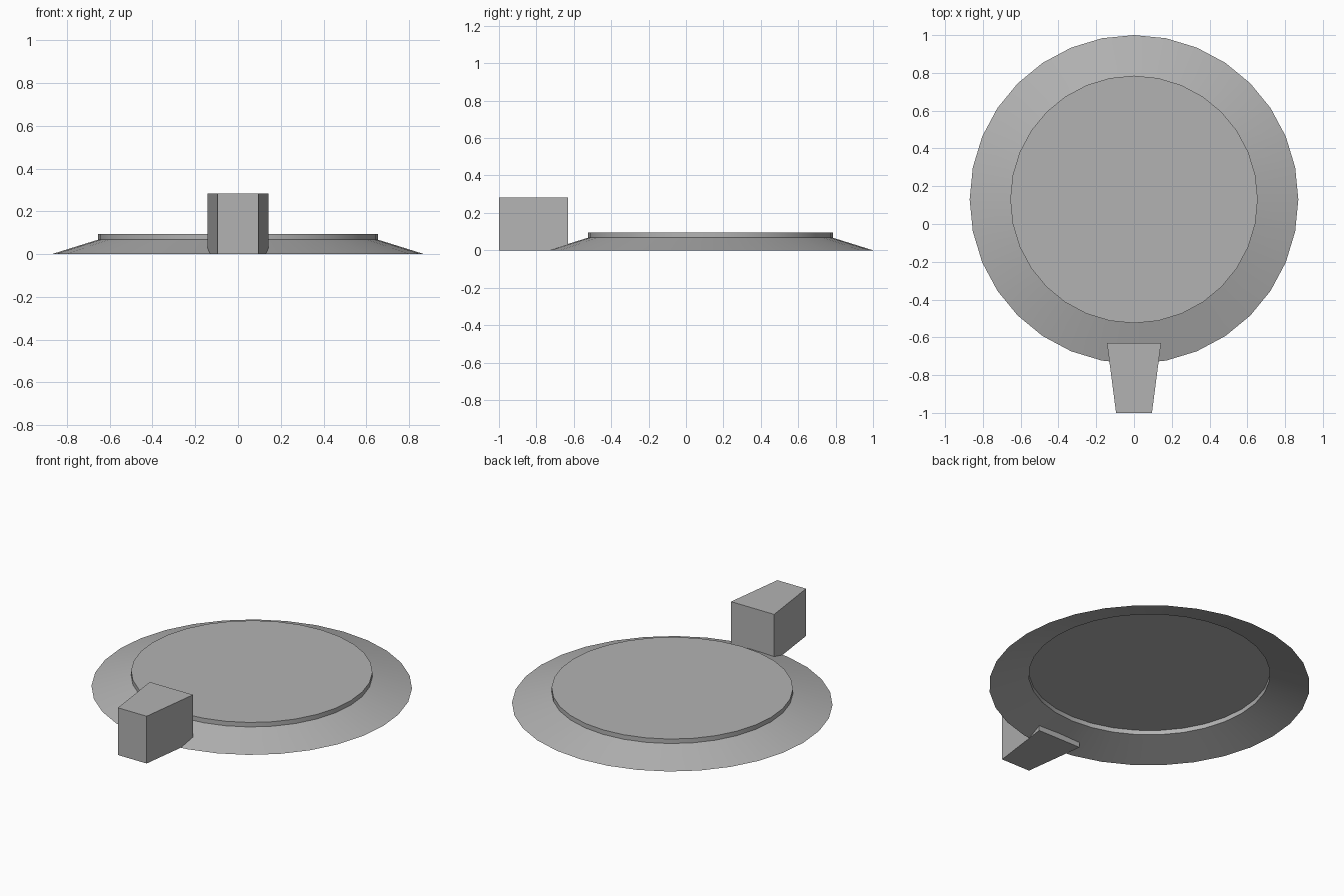
import bpy
import math

cube = bpy.data.objects.get("Cube")
if cube:
    bpy.data.objects.remove(cube, do_unlink=True)

SIDES = 32
CENTRE_Y = 0.13

grey = bpy.data.materials.new("plain grey")
grey.use_nodes = True
colour = (0.45, 0.45, 0.45, 1)
grey.diffuse_color = colour
grey.node_tree.nodes["Principled BSDF"].inputs["Base Color"].default_value = colour


def add_part(name, verts, faces):
    mesh = bpy.data.meshes.new(name)
    mesh.from_pydata(verts, [], faces)
    mesh.materials.append(grey)
    part = bpy.data.objects.new(name, mesh)
    bpy.context.collection.objects.link(part)
    return part


def ring(radius, z):
    steps = [math.tau * i / SIDES for i in range(SIDES)]
    return [(radius * math.cos(a), radius * math.sin(a) + CENTRE_Y, z) for a in steps]


def band(lower, upper):
    """Quads joining two neighbouring rings, facing outward."""
    quads = []
    for i in range(SIDES):
        j = (i + 1) % SIDES
        quads.append((lower * SIDES + i, lower * SIDES + j,
                      upper * SIDES + j, upper * SIDES + i))
    return quads


# Dish: open sloping skirt, short wall and flat top, hollow underneath
profile = [(0.87, 0.0), (0.655, 0.067), (0.655, 0.094)]
verts = [v for radius, z in profile for v in ring(radius, z)]
top = tuple(range(2 * SIDES, 3 * SIDES))
dish = add_part("dish", verts, band(0, 1) + band(1, 2) + [top])

bpy.ops.object.select_all(action="DESELECT")
dish.select_set(True)
bpy.context.view_layer.objects.active = dish
bpy.ops.object.shade_smooth_by_angle(angle=math.radians(14))

# Front block: tapered toward the front, sitting through the skirt
plan = [(-0.095, -1.0), (0.095, -1.0), (0.143, -0.63), (-0.143, -0.63)]
block_verts = [(x, y, z) for z in (0.0, 0.283) for x, y in plan]
sides = [(i, (i + 1) % 4, (i + 1) % 4 + 4, i + 4) for i in range(4)]
add_part("front_block", block_verts, sides + [(3, 2, 1, 0), (4, 5, 6, 7)])
